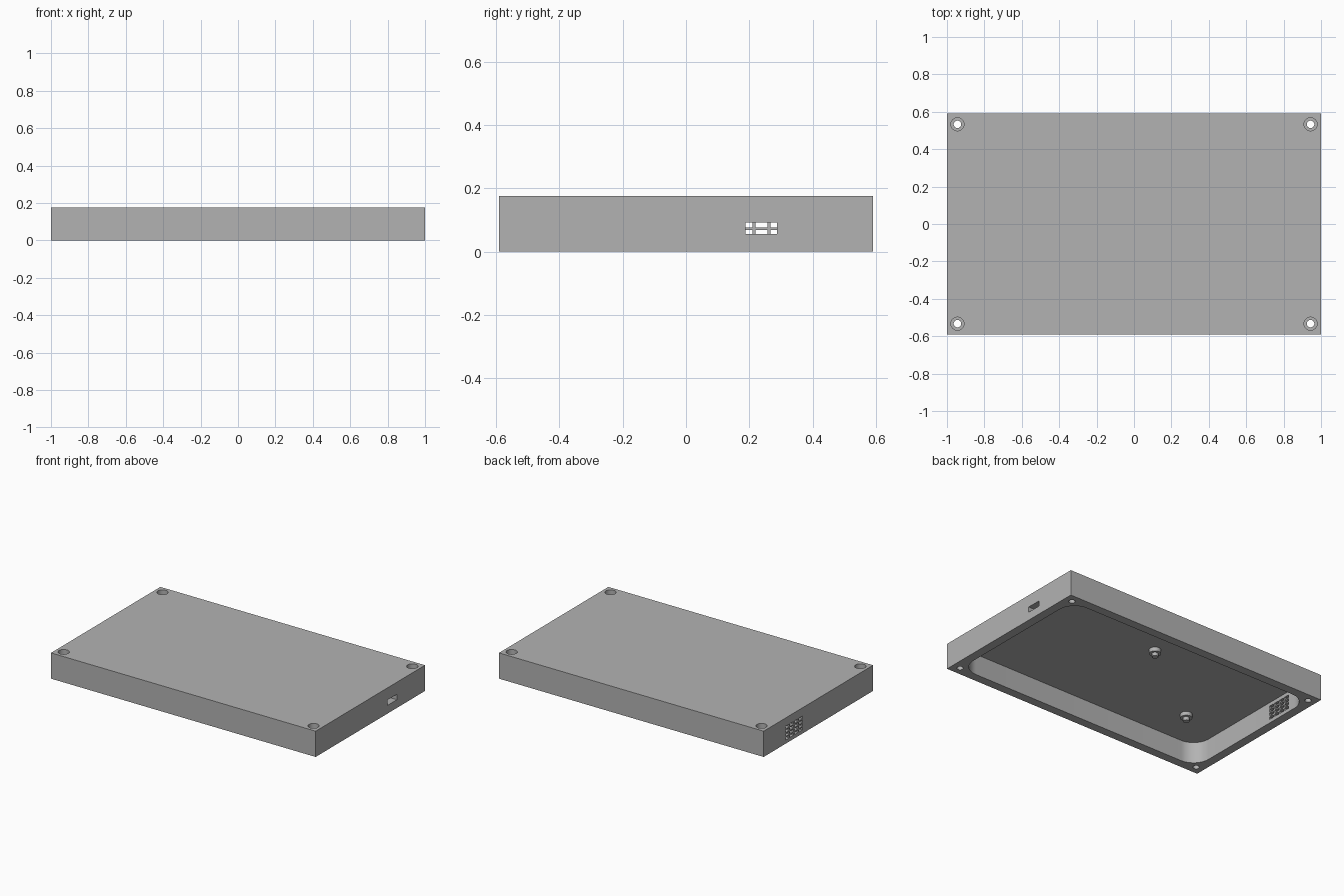
import bpy
import bmesh
from math import radians
from mathutils import Matrix, Vector

cube = bpy.data.objects.get("Cube")
if cube:
    bpy.data.objects.remove(cube, do_unlink=True)

W, D, H = 1.0, 0.59, 0.176      # half width, half depth, height
WALL, CEILING = 0.06, 0.143     # side wall thickness, height of the inner ceiling

grey = bpy.data.materials.new("plain_grey")
grey.use_nodes = True
grey.diffuse_color = (0.45, 0.45, 0.45, 1)
grey.node_tree.nodes["Principled BSDF"].inputs["Base Color"].default_value = grey.diffuse_color


def add_box(bm, low, high):
    low, high = Vector(low), Vector(high)
    matrix = Matrix.Translation((low + high) / 2) @ Matrix.Diagonal((*(high - low), 1))
    return bmesh.ops.create_cube(bm, size=1, matrix=matrix)["verts"]


def add_cylinder(bm, x, y, radius, low, high):
    bmesh.ops.create_cone(bm, cap_ends=True, segments=40, radius1=radius, radius2=radius,
                          depth=high - low, matrix=Matrix.Translation((x, y, (low + high) / 2)))


def finish(bm, name):
    mesh = bpy.data.meshes.new(name)
    bm.to_mesh(mesh)
    bm.free()
    mesh.materials.append(grey)
    obj = bpy.data.objects.new(name, mesh)
    bpy.context.collection.objects.link(obj)
    return obj


def activate(obj):
    bpy.ops.object.select_all(action="DESELECT")
    obj.select_set(True)
    bpy.context.view_layer.objects.active = obj


def cut(target, bm):
    cutter = finish(bm, "cutter")
    cutter.hide_render = True
    mod = target.modifiers.new("cut", "BOOLEAN")
    mod.operation, mod.solver, mod.object = "DIFFERENCE", "EXACT", cutter
    activate(target)
    bpy.ops.object.modifier_apply(modifier=mod.name)
    bpy.data.objects.remove(cutter, do_unlink=True)


# Outer shell
bm = bmesh.new()
add_box(bm, (-W, -D, 0), (W, D, H))
shell = finish(bm, "case_shell")

# Hollow underside with rounded vertical corners
bm = bmesh.new()
add_box(bm, (WALL - W, WALL - D, -0.1), (W - WALL, D - WALL, CEILING))
upright = [e for e in bm.edges if abs(e.verts[0].co.z - e.verts[1].co.z) > 0.1]
bmesh.ops.bevel(bm, geom=upright, offset=0.12, segments=12, profile=0.5, affect="EDGES")
cut(shell, bm)

# Corner screw holes, then their wider recesses in the top
for radius, low in ((0.02, -0.1), (0.035, H - 0.035)):
    bm = bmesh.new()
    for x in (-0.944, 0.944):
        for y in (-0.533, 0.533):
            add_cylinder(bm, x, y, radius, low, H + 0.1)
    cut(shell, bm)

# Cable slot in one end and a grid of vents in the other
bm = bmesh.new()
add_box(bm, (W - 0.1, 0.188, 0.056), (W + 0.1, 0.287, 0.093))
for column in range(4):
    for row in range(4):
        y, z = 0.1715 + column * 0.0475, 0.025 + row * 0.0255
        add_box(bm, (-W - 0.1, y, z), (-W + 0.1, y + 0.038, z + 0.0175))
cut(shell, bm)

# Stepped mounting posts under the ceiling
parts = [shell]
for number, (x, y) in enumerate(((0.013, 0.216), (-0.64, -0.265)), 1):
    bm = bmesh.new()
    add_cylinder(bm, x, y, 0.037, CEILING - 0.027, CEILING + 0.005)
    add_cylinder(bm, x, y, 0.02, CEILING - 0.05, CEILING - 0.026)
    parts.append(finish(bm, f"mounting_post_{number}"))

for part in parts:
    activate(part)
    bpy.ops.object.shade_smooth_by_angle(angle=radians(30))
